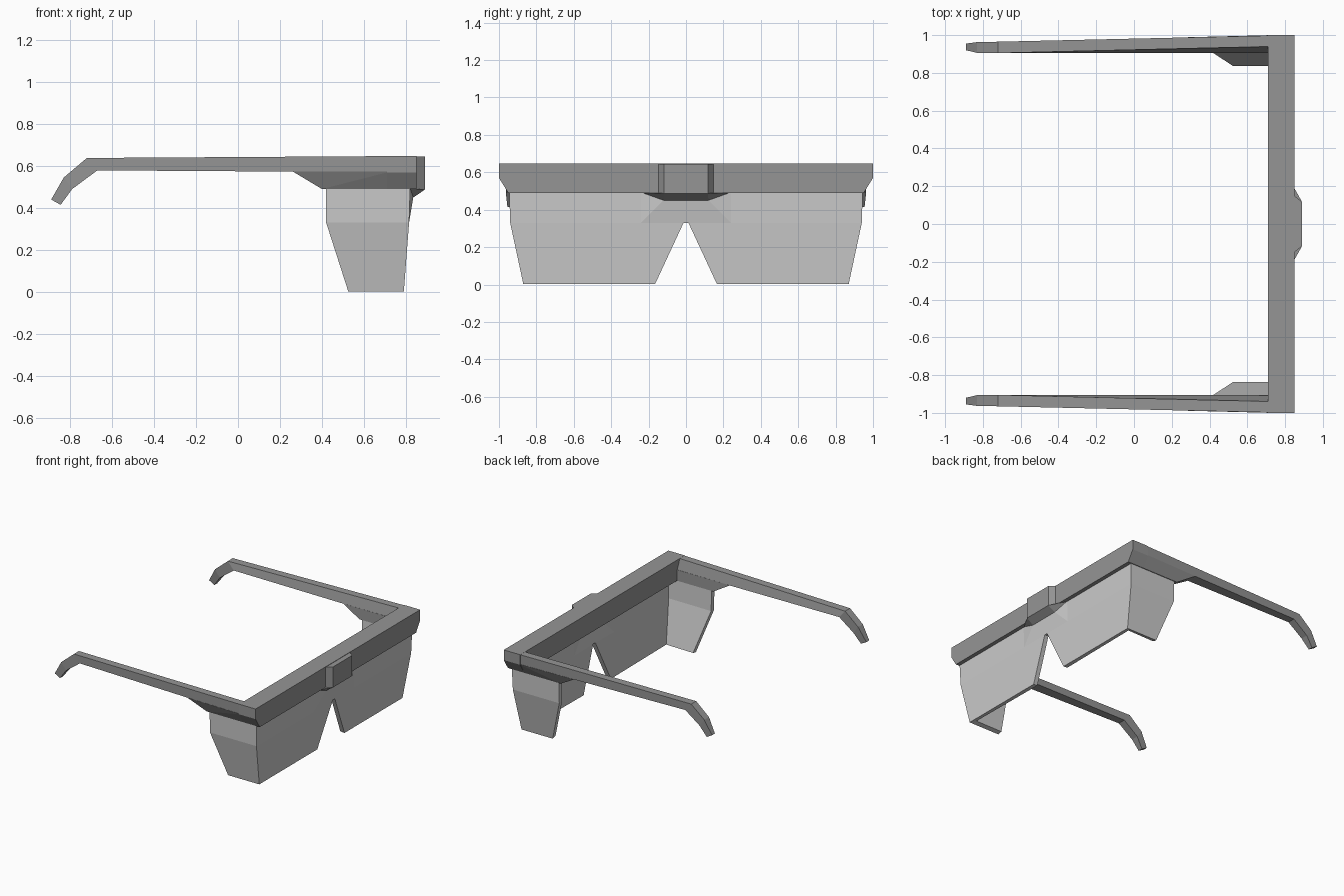
import bpy, bmesh

if "Cube" in bpy.data.objects:
    bpy.data.objects.remove(bpy.data.objects["Cube"])

frame_mat = bpy.data.materials.new("dark_frame")
frame_mat.diffuse_color = (0.3, 0.3, 0.3, 1)
frame_mat.use_nodes = True
frame_mat.node_tree.nodes["Principled BSDF"].inputs["Base Color"].default_value = frame_mat.diffuse_color


def make_object(name, bm, mat=None, mirror=False):
    me = bpy.data.meshes.new(name)
    bm.to_mesh(me)
    bm.free()
    ob = bpy.data.objects.new(name, me)
    bpy.context.collection.objects.link(ob)
    if mat:
        me.materials.append(mat)
    if mirror:
        m = ob.modifiers.new("mirror", 'MIRROR')
        m.use_axis = (False, True, False)
    return ob


def hull(name, pts, mirror=False):
    """Convex solid through the given points."""
    bm = bmesh.new()
    for p in pts:
        bm.verts.new(p)
    bmesh.ops.convex_hull(bm, input=bm.verts)
    bmesh.ops.dissolve_limit(bm, angle_limit=0.01, verts=bm.verts, edges=bm.edges)
    bmesh.ops.recalc_face_normals(bm, faces=bm.faces)
    return make_object(name, bm, frame_mat, mirror)


def both(pts):
    return [(x, s * y, z) for x, y, z in pts for s in (-1, 1)]


# brow bar: end profile swept through the bar depth
profile = [(1.0, 0.648), (1.0, 0.57), (0.95, 0.49)]
hull("brow_bar", both([(x, y, z) for x in (0.71, 0.85) for y, z in profile]))

# raised bridge block and the nose wedge under it
hull("bridge_block", both([(x, y, z) for z in (0.487, 0.645)
                           for x, y in ((0.80, 0.148), (0.85, 0.148), (0.89, 0.117))]))
hull("nose_wedge", both([(0.89, 0.117, 0.487), (0.85, 0.148, 0.49), (0.835, 0.12, 0.45),
                         (0.82, 0.24, 0.493), (0.79, 0.24, 0.493), (0.80, 0.12, 0.45)]))

# temple arms: loft of sections (top xz, bottom xz, outer y, inner top y, inner bottom y)
sections = [((0.73, 0.647), (0.73, 0.57), 0.998, 0.94, 0.905),
            ((-0.72, 0.638), (-0.67, 0.579), 0.965, 0.905, 0.905),
            ((-0.83, 0.545), (-0.79, 0.49), 0.963, 0.906, 0.906),
            ((-0.89, 0.44), (-0.845, 0.415), 0.955, 0.92, 0.92)]
bm = bmesh.new()
rings = []
for (tx, tz), (bx, bz), out, in_top, in_bot in sections:
    rings.append([bm.verts.new(p) for p in ((tx, out, tz), (tx, in_top, tz),
                                            (bx, in_bot, bz), (bx, out, bz))])
for a, b in zip(rings, rings[1:]):
    for i in range(4):
        j = (i + 1) % 4
        bm.faces.new((a[i], a[j], b[j], b[i]))
bm.faces.new(rings[0])
bm.faces.new(rings[-1])
bmesh.ops.recalc_face_normals(bm, faces=bm.faces)
make_object("temple_arms", bm, frame_mat, True)

# side brackets joining arms to the side shields
hull("side_brackets", [(0.26, 0.988, 0.574), (0.73, 1.0, 0.574), (0.26, 0.905, 0.574),
                       (0.73, 0.905, 0.574), (0.40, 0.95, 0.49), (0.73, 0.95, 0.49),
                       (0.40, 0.905, 0.49), (0.73, 0.905, 0.49)], True)

# wraparound lens: half the outer skin, mirrored then thickened
P = {"c0": (0.82, 0.945, 0.495), "c1": (0.815, 0.94, 0.33), "c2": (0.79, 0.87, 0.003),
     "s0": (0.42, 0.945, 0.495), "s1": (0.42, 0.94, 0.33), "s2": (0.525, 0.87, 0.003),
     "n0": (0.82, 0.24, 0.495), "n1": (0.815, 0.24, 0.33), "n2": (0.79, 0.165, 0.003),
     "k": (0.815, 0.013, 0.33), "w": (0.835, 0.12, 0.452),
     "m0": (0.835, 0.0, 0.452), "m1": (0.815, 0.0, 0.33)}
faces = ["c1 s1 s0 c0", "c2 s2 s1 c1", "n1 c1 c0 n0", "n2 c2 c1 n1 k",
         "k n1 w", "w n1 n0", "m1 k w m0"]
bm = bmesh.new()
V = {k: bm.verts.new(p) for k, p in P.items()}
for f in faces:
    bm.faces.new([V[k] for k in f.split()])
lens = make_object("wraparound_lens", bm, None, True)
solid = lens.modifiers.new("thickness", 'SOLIDIFY')
solid.thickness = 0.035
solid.offset = -1
solid.use_even_offset = True
